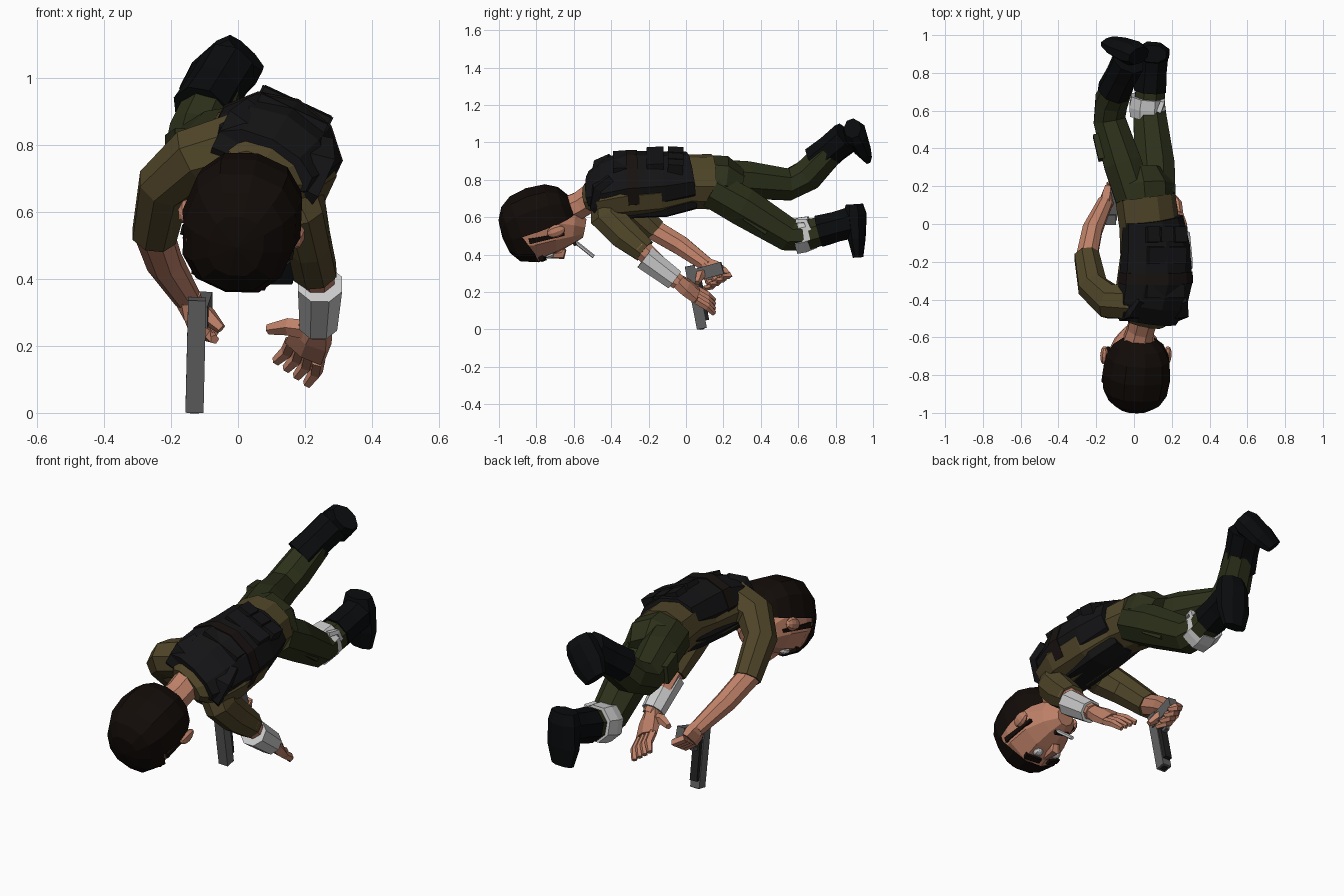
import bpy
import bmesh
from math import cos, sin, pi, radians, copysign
from mathutils import Vector, Matrix

default_cube = bpy.data.objects.get("Cube")
if default_cube:
    bpy.data.objects.remove(default_cube, do_unlink=True)


def make_material(name, red, green, blue):
    material = bpy.data.materials.new(name)
    material.use_nodes = True
    colour = (red, green, blue, 1)
    material.diffuse_color = colour
    material.node_tree.nodes["Principled BSDF"].inputs["Base Color"].default_value = colour
    return material


SKIN = make_material("skin", .52, .22, .14)
HAIR = make_material("hair", .006, .0035, .0025)
SHIRT = make_material("shirt", .08, .06, .022)
VEST = make_material("vest", .007, .007, .008)
STRAP = make_material("strap", .009, .006, .005)
TROUSERS = make_material("trousers", .025, .03, .01)
LEATHER = make_material("leather", .003, .0035, .004)
CLOTH = make_material("bandage", .6, .6, .6)
METAL = make_material("metal", .12, .12, .12)
DARK = make_material("dark_metal", .015, .015, .015)

SIDE = Vector((1, 0, 0))
# Local frames: x is the figure's left, -y its front, z its up
HEAD = (Matrix.Translation((.01, -.785, .563)) @ Matrix.Rotation(radians(13), 4, "Y")
        @ Matrix.Rotation(radians(110), 4, "X"))
TORSO = (Matrix.Translation((.1, -.2, .76)) @ Matrix.Rotation(radians(25), 4, "Y")
         @ Matrix.Rotation(radians(97), 4, "X"))
ACROSS = TORSO.to_3x3() @ SIDE
BACK = TORSO.to_3x3() @ Vector((0, 1, 0))


def finish(bm, name, material, frame=None):
    if frame:
        bmesh.ops.transform(bm, matrix=frame, verts=bm.verts)
    bmesh.ops.recalc_face_normals(bm, faces=bm.faces)
    mesh = bpy.data.meshes.new(name)
    bm.to_mesh(mesh)
    bm.free()
    mesh.materials.append(material)
    obj = bpy.data.objects.new(name, mesh)
    bpy.context.collection.objects.link(obj)


def tube(name, material, rings, side=SIDE, sides=8, frame=None, shift=None):
    """Loft of faceted rings given as x, y, z, half width and half depth."""
    bm = bmesh.new()
    centres = [Vector(ring[:3]) for ring in rings]
    loops = []
    for i, ring in enumerate(rings):
        after = centres[min(i + 1, len(rings) - 1)]
        before = centres[max(i - 1, 0)]
        along = (after - before).normalized()
        across = (Vector(side) - along * along.dot(Vector(side))).normalized()
        up = along.cross(across)
        centre = centres[i] + (shift or Vector())
        wide, deep = ring[3], ring[-1]
        loop = []
        for k in range(sides):
            angle = (k + .5) * 2 * pi / sides
            grow = 1 / cos(pi / sides)
            loop.append(bm.verts.new(centre + across * wide * cos(angle) * grow
                                     + up * deep * sin(angle) * grow))
        loops.append(loop)
    for low, high in zip(loops, loops[1:]):
        for k in range(sides):
            j = (k + 1) % sides
            bm.faces.new((low[k], low[j], high[j], high[k]))
    bm.faces.new(loops[0])
    bm.faces.new(loops[-1])
    finish(bm, name, material, frame)


def bar(name, material, start, end, wide, deep, side=SIDE, frame=None):
    tube(name, material, [(*start, wide, deep), (*end, wide, deep)], side, 4, frame)


def ball(name, material, centre, size, frame):
    bm = bmesh.new()
    bmesh.ops.create_uvsphere(bm, u_segments=8, v_segments=6, radius=1)
    place = Matrix.Translation(centre) @ Matrix.Diagonal((*size, 1))
    finish(bm, name, material, frame @ place)


# Shirt and vest shells
tube("shirt", SHIRT, [
    (.06, -.53, .71, .1, .06), (.08, -.46, .73, .18, .11), (.1, -.34, .75, .195, .14),
    (.105, -.15, .76, .175, .14), (.08, 0, .79, .155, .135), (.06, .14, .79, .155, .14)],
    ACROSS, 10)
tube("vest_back", VEST, [
    (.06, -.51, .72, .155, .07), (.08, -.42, .74, .185, .125), (.1, -.3, .76, .192, .147),
    (.1, -.12, .77, .18, .137), (.085, .03, .79, .16, .115)], ACROSS, 10, shift=BACK * .035)
tube("vest_belt", STRAP, [(.1, -.31, .76, .196, .152), (.1, -.25, .763, .193, .15)],
     ACROSS, 10, shift=BACK * .035)
tube("vest_front", VEST, [
    (.08, -.48, .72, .12, .05), (.1, -.35, .75, .15, .08),
    (.11, -.12, .76, .15, .08), (.09, .02, .79, .13, .075)], ACROSS, shift=BACK * -.066)

# Back plates, pouches and shoulder straps laid out in the torso frame
for label, low, high in (("lower", -.1, -.01), ("upper", .1, .17)):
    bar(f"{label}_back_plate", VEST, (0, .15, low), (0, .155, high), .11, .03, frame=TORSO)
for number, offset in enumerate((-.08, 0, .08)):
    bar(f"back_pouch_{number}", VEST, (offset, .125, -.2), (offset, .14, -.12),
        .036, .035, frame=TORSO)
for label, sign in (("left", 1), ("right", -1)):
    tube(f"{label}_shoulder_strap", VEST, [
        (sign * .09, .13, .2, .055, .02), (sign * .12, .09, .27, .055, .022),
        (sign * .125, 0, .295, .05, .022), (sign * .11, -.1, .23, .045, .02)],
        sides=4, frame=TORSO)

# Neck and jaw
tube("neck", SKIN, [(.06, -.46, .74, .075), (.035, -.56, .67, .07), (.01, -.66, .62, .08)])
tube("face", SKIN, [
    (0, -.105, -.22, .05, .05), (0, -.075, -.17, .105, .095), (0, -.035, -.08, .15, .145),
    (0, -.01, .04, .162, .175), (0, 0, .1, .15, .15)], sides=10, frame=HEAD)

# Hair shell, slightly squared and open over the face
bm = bmesh.new()
bmesh.ops.create_uvsphere(bm, u_segments=12, v_segments=8, radius=1)
for vert in bm.verts:
    vert.co = [copysign(abs(value) ** .82, value) for value in vert.co]
bmesh.ops.scale(bm, vec=(.181, .21, .21), verts=bm.verts)
opening = []
for face in bm.faces:
    middle = face.calc_center_median()
    if (middle.y < -.03 and middle.z < .06) or middle.z < -.195:
        opening.append(face)
bmesh.ops.delete(bm, geom=opening, context="FACES")
for vert in bm.verts:
    if vert.co.y < -.05 and vert.co.z < .12:
        vert.co.z -= .03
finish(bm, "hair", HAIR, HEAD)

# Facial features
for label, sign in (("left", 1), ("right", -1)):
    ball(f"{label}_ear", SKIN, (sign * .172, -.03, -.085), (.022, .035, .05), HEAD)
    ball(f"{label}_eye", CLOTH, (sign * .06, -.165, 0), (.03, .02, .025), HEAD)
    bar(f"{label}_brow", HAIR, (sign * .025, -.182, .04), (sign * .11, -.155, .045),
        .014, .012, (0, 0, 1), HEAD)
    tube(f"{label}_sideburn", HAIR, [(sign * .16, -.035, .07, .012, .014),
                                     (sign * .145, -.065, -.12, .008, .008)],
         sides=4, frame=HEAD)
tube("nose", SKIN, [(0, -.175, .03, .013, .01), (0, -.195, -.06, .028, .026),
                    (0, -.175, -.08, .02, .01)], sides=6, frame=HEAD)
bar("mouth", STRAP, (-.045, -.148, -.145), (.045, -.148, -.145), .008, .02, (0, 0, 1), HEAD)
tube("cigarette", CLOTH, [(.03, -.15, -.15, .009), (.03, -.26, -.215, .009)],
     sides=6, frame=HEAD)

# Sleeves and forearms
tube("left_sleeve", SHIRT, [
    (.15, -.41, .7, .09), (.195, -.42, .6, .09, .065), (.212, -.33, .51, .082, .063),
    (.23, -.22, .42, .064)], (0, 1, 1))
tube("right_sleeve", SHIRT, [
    (0, -.41, .8, .095), (-.13, -.41, .76, .09), (-.22, -.33, .68, .077),
    (-.25, -.17, .53, .065)], (0, 1, 1))
tube("left_forearm", SKIN, [(.235, -.25, .44, .055), (.24, -.04, .25, .042)])
tube("left_arm_bandage", CLOTH, [(.245, -.22, .385, .066), (.24, -.06, .265, .056)])
tube("right_forearm", SKIN, [
    (-.255, -.2, .55, .056), (-.22, -.03, .45, .052), (-.15, .12, .34, .038)])


def hand(label, wrist, knuckle, tip, side, thumb, bend):
    """Flat palm, four spread fingers and a thumb."""
    wrist, knuckle, tip, thumb = map(Vector, (wrist, knuckle, tip, thumb))
    side = Vector(side).normalized()
    tube(f"{label}_palm", SKIN, [(*wrist, .038, .034), (*wrist.lerp(knuckle, .5), .06, .034),
                                 (*knuckle, .064, .025)], side, 6)
    for finger in range(4):
        spread = side * (finger - 1.5) * .032
        root = knuckle + spread
        end = tip + spread * 1.2
        joint = root.lerp(end, .5) + Vector(bend)
        tube(f"{label}_finger_{finger}", SKIN,
             [(*root, .018), (*joint, .017), (*end, .012)], side, 5)
    tube(f"{label}_thumb", SKIN, [(*wrist.lerp(knuckle, .3), .026),
                                  (*wrist.lerp(thumb, .6), .022), (*thumb, .013)], side, 5)


hand("left", (.24, -.06, .27), (.2, .055, .185), (.16, .15, .12), (.75, 0, -.55),
     (.09, .02, .25), (.01, .01, 0))
hand("right", (-.15, .1, .35), (-.135, .16, .29), (-.07, .145, .25), (0, .8, .5),
     (-.05, .06, .25), (.015, .03, -.01))

# Pistol with the barrel pointing down
bar("pistol_slide", METAL, (-.122, .02, .34), (-.13, .085, .005), .027, .027)
bar("pistol_frame", DARK, (-.122, .062, .31), (-.13, .11, .05), .021, .014)
bar("pistol_muzzle", DARK, (-.13, .084, .012), (-.13, .086, 0), .014, .014)
bar("pistol_grip", METAL, (-.115, .03, .285), (-.1, .195, .33), .024, .033)
bar("pistol_guard", METAL, (-.122, .115, .22), (-.118, .13, .29), .012, .008)
bar("pistol_guard_base", METAL, (-.124, .08, .215), (-.122, .12, .222), .012, .008)

# Trousers
tube("trouser_seat", TROUSERS, [
    (.06, .11, .79, .145, .13), (.055, .2, .785, .15, .13), (.04, .28, .76, .11, .09)], ACROSS)
tube("left_trouser_leg", TROUSERS, [
    (.12, .14, .75, .1), (.11, .3, .66, .105), (.085, .55, .505, .088),
    (.08, .64, .505, .083), (.095, .78, .54, .07)])
tube("right_trouser_leg", TROUSERS, [
    (0, .14, .81, .1), (-.06, .32, .8, .1), (-.13, .55, .775, .085),
    (-.12, .65, .825, .085), (-.07, .77, .95, .075)])
bar("left_cargo_pocket", TROUSERS, (.185, .33, .63), (.165, .45, .55), .018, .05)
bar("right_cargo_pocket", TROUSERS, (-.17, .34, .8), (-.2, .47, .78), .018, .05)
tube("knee_bandage", CLOTH, [
    (.07, .575, .495, .09, .093), (.07, .62, .505, .095), (.075, .675, .52, .088)])
tube("bandage_tie", CLOTH, [
    (.13, .59, .58, .012), (.15, .64, .58, .012), (.155, .66, .53, .01)], sides=4)


def boot(label, shin, ankle, heel, toe):
    """Shaft widening to the ankle, with a foot set across it."""
    shin, ankle, heel, toe = map(Vector, (shin, ankle, heel, toe))
    side = (toe - heel).cross(ankle - shin).normalized()
    tube(f"{label}_boot_shaft", LEATHER, [(*shin, .085), (*shin.lerp(ankle, .5), .08),
                                          (*ankle, .082, .085)], side)
    tube(f"{label}_boot_foot", LEATHER, [
        (*heel, .07, .045), (*heel.lerp(toe, .2), .084, .06),
        (*heel.lerp(toe, .65), .088, .045), (*toe, .062, .026)], side)


boot("left", (.085, .71, .525), (.1, .9, .575), (.1, .9, .67), (.1, .92, .385))
boot("right", (-.11, .7, .9), (-.03, .86, 1.03), (.025, .89, 1.075), (-.13, .965, .93))
